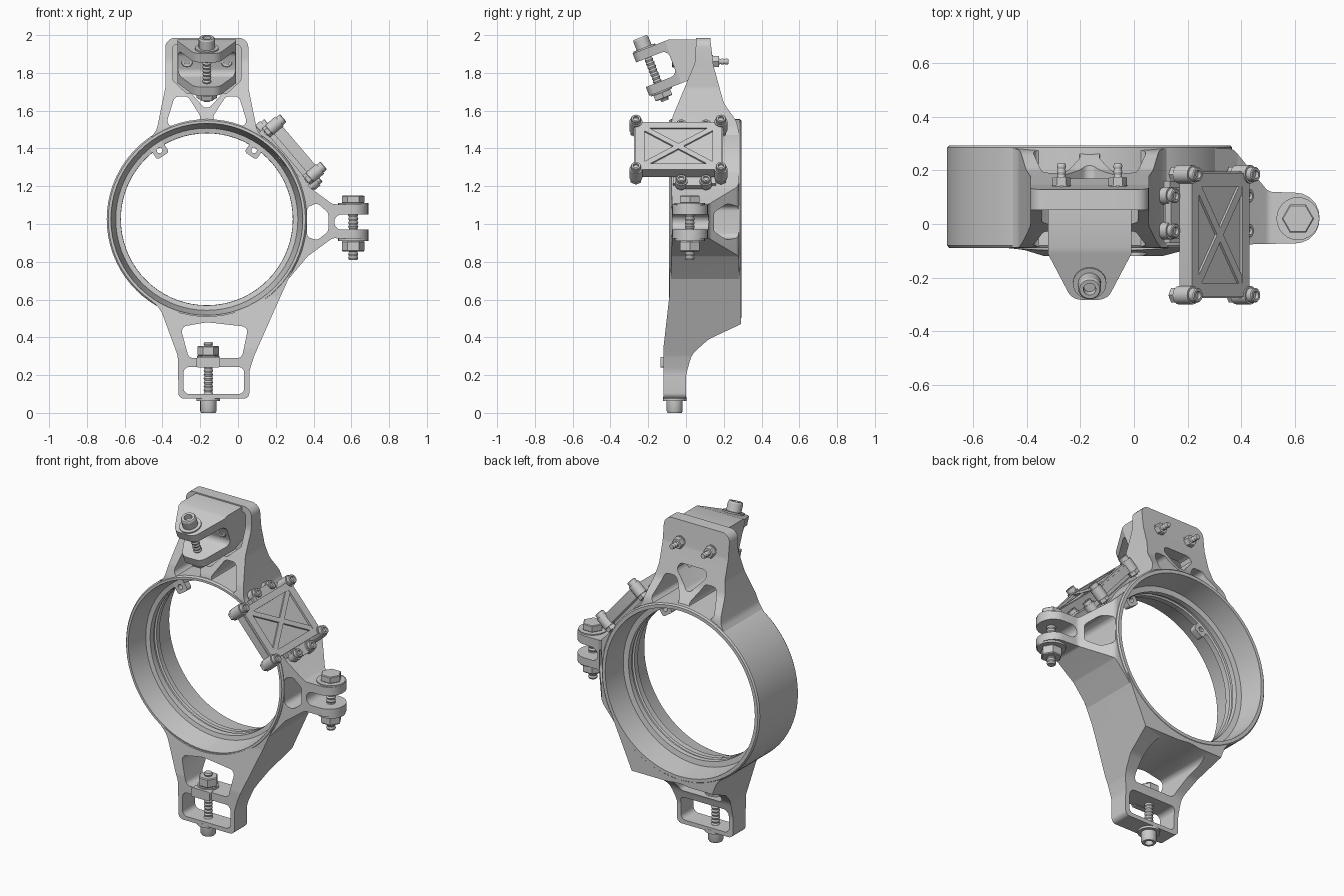
import bpy, bmesh, math
from mathutils import Matrix, Vector

if "Cube" in bpy.data.objects:
    bpy.data.objects.remove(bpy.data.objects["Cube"])

I = Matrix.Identity(4)
T = Matrix.Translation
CX, CZ = -0.165, 1.025
AXES = {'xz': lambda u, v, w: (u, w, v), 'yz': lambda u, v, w: (w, u, v), 'xy': lambda u, v, w: (u, v, w)}


def make(name, bm):
    bmesh.ops.remove_doubles(bm, verts=bm.verts, dist=1e-5)
    bmesh.ops.recalc_face_normals(bm, faces=bm.faces)
    me = bpy.data.meshes.new(name)
    bm.to_mesh(me)
    bm.free()
    ob = bpy.data.objects.new(name, me)
    bpy.context.collection.objects.link(ob)
    return ob


def fillet(pts, r, n=5):
    """Round polygon corners; a third value overrides the radius."""
    out = []
    for i, p in enumerate(pts):
        b = Vector(p[:2])
        a, c = Vector(pts[i - 1][:2]) - b, Vector(pts[(i + 1) % len(pts)][:2]) - b
        rad = p[2] if len(p) > 2 else r
        half = a.angle(c) / 2
        if rad <= 0 or half > 1.55:
            out.append(b)
            continue
        t = min(rad / math.tan(half), 0.48 * min(a.length, c.length))
        p0, p2 = b + a.normalized() * t, b + c.normalized() * t
        cen = b + (a.normalized() + c.normalized()).normalized() * (t / math.cos(half))
        v0, v2 = p0 - cen, p2 - cen
        for k in range(n + 1):
            out.append(cen + v0.lerp(v2, k / n).normalized() * v0.length)
    return out


def prism(name, pts, plane, lo, hi, r=0, M=I):
    bm = bmesh.new()
    f = bm.faces.new([bm.verts.new(AXES[plane](p[0], p[1], lo)) for p in fillet(pts, r)])
    ext = bmesh.ops.extrude_face_region(bm, geom=[f], use_keep_orig=True)['geom']
    d = Vector(AXES[plane](0, 0, hi - lo))
    bmesh.ops.translate(bm, vec=d, verts=[g for g in ext if isinstance(g, bmesh.types.BMVert)])
    bm.transform(M)
    return make(name, bm)


def box(name, x, y, z, M=I, r=0):
    return prism(name, [(x[0], y[0]), (x[1], y[0]), (x[1], y[1]), (x[0], y[1])], 'xy', z[0], z[1], r, M)


def spin(bm, prof, n, M=I):
    rings = [[bm.verts.new(M @ Vector((r * math.cos(2 * math.pi * k / n), r * math.sin(2 * math.pi * k / n), z)))
              for k in range(n)] for r, z in prof]
    for a, b in zip(rings, rings[1:]):
        for k in range(n):
            j = (k + 1) % n
            bm.faces.new((a[k], a[j], b[j], b[k]))


def lathe(name, prof, n, M=I):
    bm = bmesh.new()
    spin(bm, prof, n, M)
    return make(name, bm)


def bolt(name, M, shaft, hexes=(), discs=(), sockets=()):
    """Threaded shaft (z0, z1, r) with hexes, round discs and socket heads."""
    bm = bmesh.new()
    z0, z1, r = shaft
    turns = max(3, int((z1 - z0) / 0.02))
    s = (z1 - z0) / turns
    prof = [(0, z0)]
    for k in range(turns):
        prof += [(r * .82, z0 + k * s), (r, z0 + (k + .5) * s)]
    spin(bm, prof + [(r * .82, z1), (0, z1)], 14, M)
    for a, b, q in hexes:
        c = 0.1 * (b - a)
        spin(bm, [(0, a), (q * .92, a), (q, a + c), (q, b - c), (q * .92, b), (0, b)], 6, M)
    for a, b, q in discs:
        spin(bm, [(0, a), (q, a), (q, b), (0, b)], 24, M)
    for a, b, q in sockets:
        h = b - a
        spin(bm, [(0, a), (q, a), (q, b - .15 * h), (q * .88, b), (q * .55, b), (q * .5, b - .5 * h), (0, b - .5 * h)], 18, M)
    return make(name, bm)


def boolean(a, b, op):
    m = a.modifiers.new('b', 'BOOLEAN')
    m.operation, m.solver, m.object = op, 'EXACT', b
    bpy.context.view_layer.objects.active = a
    bpy.ops.object.modifier_apply(modifier='b')
    bpy.data.objects.remove(b, do_unlink=True)


def mx(pts):
    return [(2 * CX - p[0],) + tuple(p[1:]) for p in pts]


def cut_bore(ob):
    boolean(ob, lathe('bore', [(0, -.6), (.514, -.6), (.514, .6), (0, .6)], 72, ALONG_Y), 'DIFFERENCE')


def cut_holes(ob, holes):
    for h in holes:
        boolean(ob, prism('hole', h, 'xz', -.7, .7, .03), 'DIFFERENCE')


ALONG_Y = T((CX, 0, CZ)) @ Matrix.Rotation(-math.pi / 2, 4, 'X')

# main ring with a stepped inner lip
lathe('ring', [(.522, -.09), (.53, -.08), (.53, .285), (.522, .293), (.502, .293), (.488, .14), (.456, .135), (.455, .105),
               (.465, .1), (.465, .085), (.455, .08), (.456, .045), (.482, .04), (.508, -.09), (.522, -.09)], 72, ALONG_Y)

# top tower: front outline trimmed by its side outline
half = [(-.385, 1.985, .05), (-.385, 1.72), (-.43, 1.5), (-.53, 1.36, 0), (-.3, 1.25, 0)]
tower = prism('top_tower', half + mx(half)[::-1], 'xz', -.6, .6, .08)
boolean(tower, prism('side', [(.291, 1, 0), (.291, 1.42), (.27, 1.54), (.2, 1.64), (.145, 1.84), (.115, 2.1, 0), (.055, 2.1, 0),
                              (.05, 1.86), (-.07, 1.57), (-.088, 1.5), (-.088, 1, 0)], 'yz', -1, 1, .12), 'INTERSECT')
tri = [(-.335, 1.675), (-.265, 1.675), (-.195, 1.565), (-.225, 1.52), (-.385, 1.515)]
cut_holes(tower, [tri, mx(tri), [(-.3, 1.75), (CX, 1.6), (-.03, 1.75)]])
boolean(tower, prism('pocket', [(-.345, 1.95), (.015, 1.95), (.015, 1.76), (-.06, 1.69), (-.27, 1.69), (-.345, 1.76)],
                     'xz', -.5, .09, .02), 'DIFFERENCE')
cut_bore(tower)

# bottom bracket
foot = prism('bottom_bracket', [(-.315, .075, .03), (-.318, .3), (-.41, .55), (-.53, .66, 0), (-.3, .8, 0), (.1, .85, 0),
                                (.29, .76, 0), (.2, .56), (.085, .3), (.06, .22), (.06, .075, .03)], 'xz', -.6, .6, .15)
boolean(foot, prism('side', [(.0, 0, 0), (.0, .2), (.03, .31), (.12, .39), (.291, .47, 0), (.291, 1, 0), (-.088, 1, 0),
                             (-.088, .62), (-.12, .34), (-.12, 0, 0)], 'yz', -1, 1, .12), 'INTERSECT')
cut_holes(foot, [[(-.305, .455), (-.165, .48, .2), (.055, .455), (.02, .29), (-.26, .29)],
                 [(-.288, .243), (.033, .243), (.033, .1), (-.288, .1)]])
cut_bore(foot)

# clevis lug on the right of the ring
lug = prism('right_lug', [(.18, 1.40, 0), (.385, 1.19), (.5, 1.105), (.75, 1.1, 0), (.75, 1.05, 0), (.51, 1.05), (.51, .97),
                          (.75, .97, 0), (.75, .92, 0), (.5, .925), (.37, .83), (.26, .7, 0), (.1, 1, 0)],
            'xz', -.6, .6, .04)
boolean(lug, prism('plan', [(.0, -.085, 0), (.69, -.07, .088), (.69, .113, .088), (.5, .12, .04), (.37, .28, .04),
                            (.0, .29, 0)], 'xy', 0, 2), 'INTERSECT')
cut_holes(lug, [[(.365, 1.09), (.42, 1.11), (.478, 1.06), (.478, .96), (.42, .915), (.365, .93)]])
cut_bore(lug)

# small drilled tabs inside the ring
for side_name, s in (('left', -1), ('right', 1)):
    M = T((CX + s * .25, .04, CZ + .365)) @ Matrix.Rotation(s * math.radians(34), 4, 'Y')
    tab = prism(side_name + '_tab', [(-.038, -.035), (.038, -.035), (.038, .06, 0), (-.038, .06, 0)], 'xz', 0, .04, .015, M)
    hole = lathe('hole', [(0, -.1), (.015, -.1), (.015, .1), (0, .1)], 16, M @ Matrix.Rotation(math.pi / 2, 4, 'X'))
    boolean(tab, hole, 'DIFFERENCE')

# tilted clevis on the tower
MC = T((CX, -.175, 1.815)) @ Matrix.Rotation(math.radians(21.5), 4, 'X')
clevis = prism('top_clevis', [(-.155, .34, 0), (-.155, .115, .01), (-.065, -.068), (.065, -.068), (.155, .115, .01),
                              (.155, .34, 0)], 'xy', -.12, .12, .055, MC)
boolean(clevis, prism('slot', [(-.2, .07, 0), (.11, .07), (.11, -.07), (-.2, -.07, 0)], 'yz', -.3, .3, .035, MC), 'DIFFERENCE')
boolean(clevis, box('trim', (-.5, .3), (-.5, .1), (1.5, 1.978)), 'INTERSECT')
bolt('top_clevis_bolt', MC, (-.175, .13, .024), [(-.16, -.125, .055)], [(-.127, -.118, .06), (.118, .128, .062)],
     [(.128, .185, .043)])
for i, s in enumerate((-1, 1)):
    M = T((CX + s * .105, .14, 1.86)) @ Matrix.Rotation(-math.pi / 2, 4, 'X')
    bolt('tower_bolt_%d' % i, M, (-.17, .085, .017), [(.0, .035, .034)], [(-.012, .003, .036)])
    bolt('tower_bolt_head_%d' % i, M @ Matrix.Rotation(math.pi, 4, 'X'), (.1, .19, .016), (), [(.1, .185, .036)],
         [(.185, .215, .031)])

# lug and foot bolts
bolt('lug_bolt', T((.61, .02, 0)), (.81, 1.12, .027), [(1.11, 1.15, .06), (.855, .91, .06)],
     [(1.098, 1.11, .08), (.91, .925, .08)])
MF = T((CX + .008, -.06, 0)) @ Matrix.Rotation(math.pi, 4, 'X')
bolt('foot_bolt', MF, (-.375, -.05, .025), [(-.355, -.3, .057)], [(-.3, -.285, .06), (-.085, -.062, .062)],
     [(-.065, 0, .043)])
prism('foot_pad', [(-.22, .24), (-.095, .24), (-.095, .295), (-.22, .295)], 'xz', -.135, -.1, .01)

# tilted cover plate at the upper right
MP = T((.30, -.04, 1.395)) @ Matrix.Rotation(math.radians(49.5), 4, 'Y')
box('plate_pad', (-.19, .19), (-.03, .2), (-.095, -.055), MP)
box('plate_flange', (-.215, .225), (-.015, .175), (-.06, -.03), MP, .02)
box('cover_plate', (-.165, .165), (-.235, .235), (-.03, .018), MP, .02)
for s in (-1, 1):
    box('cover_long_rim', sorted((s * .125, s * .165)), (-.2, .2), (.01, .03), MP)
    box('cover_short_rim', (-.15, .15), sorted((s * .18, s * .23)), (.01, .03), MP)
    ang = math.atan2(s * .36, .25)
    box('cover_cross_rib', (-.22, .22), (-.015, .015), (.01, .028), MP @ Matrix.Rotation(ang, 4, 'Z'))
    for t in (-1, 1):
        bolt('cover_corner_bolt', MP @ T((s * .165, t * .225, 0)), (-.065, .0, .016), [(-.06, -.035, .032)],
             [(-.035, .036, .034)], [(.036, .062, .027)])
    for y in (.015, .145):
        bolt('flange_bolt', MP @ T((s * .2, y, -.02 + s * .01)), (-.075, -.03, .016), [(-.065, -.045, .03)],
             [(-.045, -.01, .033)], [(-.01, .012, .026)])

# smooth curved faces, keep edges sharp
bpy.ops.object.select_all(action='SELECT')
bpy.context.view_layer.objects.active = tower
bpy.ops.object.shade_smooth_by_angle(angle=math.radians(28))
